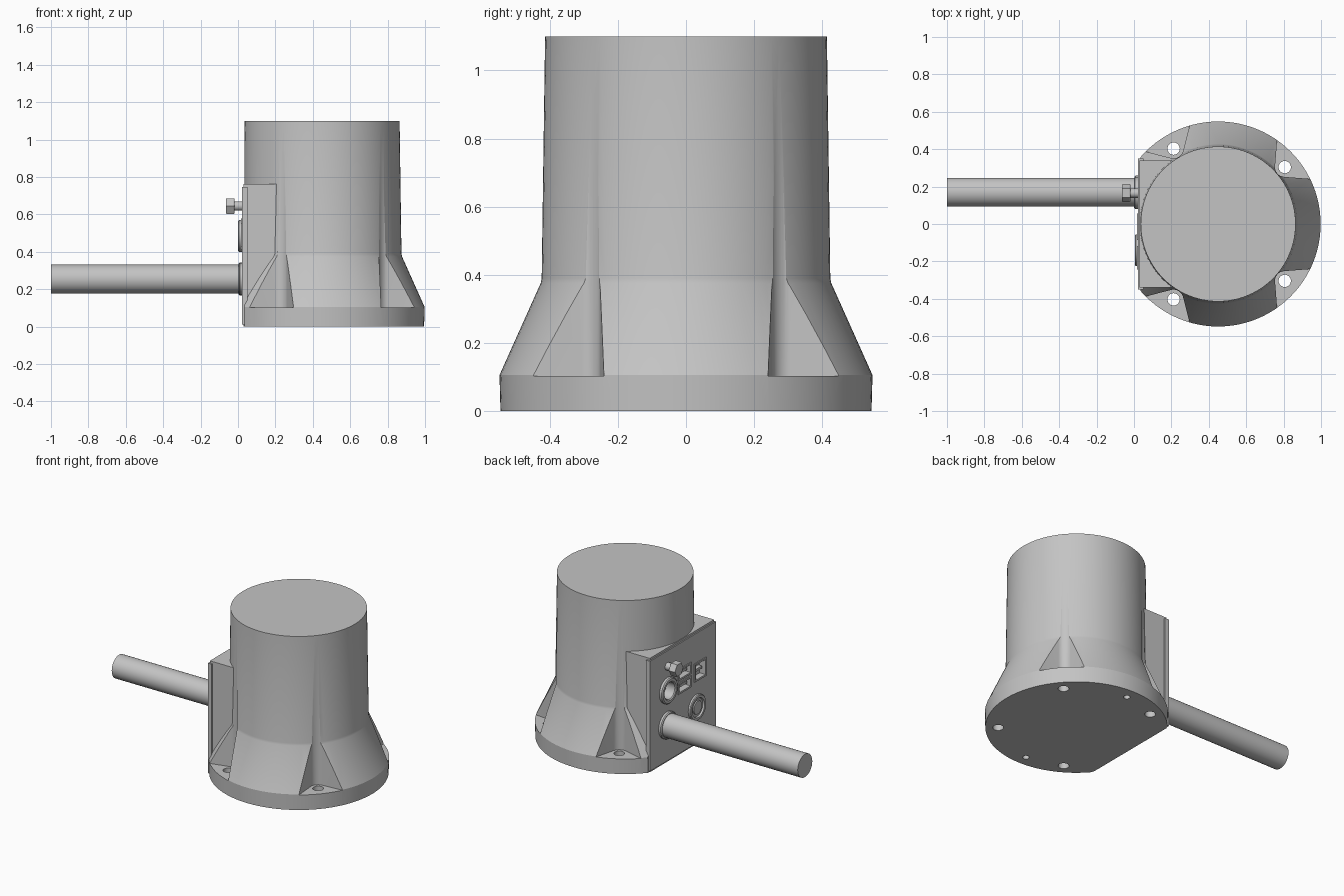
import bpy, bmesh
from math import pi, sin, cos, radians
from mathutils import Matrix, Vector

if "Cube" in bpy.data.objects:
    bpy.data.objects.remove(bpy.data.objects["Cube"])

grey = bpy.data.materials.new("light_grey")
grey.use_nodes = True
COLOUR = (0.55, 0.55, 0.55, 1)
grey.diffuse_color = COLOUR
grey.node_tree.nodes["Principled BSDF"].inputs["Base Color"].default_value = COLOUR

CX = 0.45                                # axis of the round housing
TO_PANEL = Matrix.Rotation(-pi / 2, 4, 'Y')   # turns local z towards -x


def finish(name, bm, matrix=Matrix()):
    bm.transform(matrix)
    bmesh.ops.recalc_face_normals(bm, faces=bm.faces)
    mesh = bpy.data.meshes.new(name)
    bm.to_mesh(mesh)
    bm.free()
    mesh.materials.append(grey)
    obj = bpy.data.objects.new(name, mesh)
    bpy.context.collection.objects.link(obj)
    return obj


def lathe(name, profile, centre, segs=48, to_panel=False, closed=False, phase=0):
    """Revolve (radius, height) points; ends are capped unless the profile is closed."""
    bm = bmesh.new()
    rings = [[bm.verts.new((r * cos(2 * pi * i / segs + phase),
                            r * sin(2 * pi * i / segs + phase), h))
              for i in range(segs)] for r, h in profile]
    pairs = list(zip(rings, rings[1:]))
    if closed:
        pairs.append((rings[-1], rings[0]))
    else:
        bm.faces.new(rings[0])
        bm.faces.new(rings[-1])
    for a, b in pairs:
        for i in range(segs):
            j = (i + 1) % segs
            bm.faces.new((a[i], a[j], b[j], b[i]))
    turn = TO_PANEL if to_panel else Matrix()
    return finish(name, bm, Matrix.Translation(centre) @ turn)


def prism(name, outline, z0, z1, matrix=Matrix()):
    bm = bmesh.new()
    face = bm.faces.new([bm.verts.new((x, y, z0)) for x, y in outline])
    top = bmesh.ops.extrude_face_region(bm, geom=[face])["geom"]
    bmesh.ops.translate(bm, vec=(0, 0, z1 - z0),
                        verts=[v for v in top if isinstance(v, bmesh.types.BMVert)])
    return finish(name, bm, matrix)


def box(name, x0, x1, y0, y1, z0, z1):
    return prism(name, [(x0, y0), (x1, y0), (x1, y1), (x0, y1)], z0, z1)


def boolean(obj, tool, operation):
    mod = obj.modifiers.new("cut", 'BOOLEAN')
    mod.operation, mod.solver, mod.object = operation, 'EXACT', tool
    bpy.context.view_layer.objects.active = obj
    bpy.ops.object.modifier_apply(modifier=mod.name)
    bpy.data.objects.remove(tool)


# Round housing: flange, cone and slightly tapered barrel
housing = lathe("housing", [(0.545, 0), (0.548, 0.105), (0.427, 0.375), (0.424, 0.39),
                            (0.414, 1.1)], (CX, 0, 0), segs=96)
boolean(housing, box("flat_cutter", -1, 0.034, -1, 1, -1, 2), 'DIFFERENCE')

# Connector box on the flat side, and its panel
boolean(housing, box("connector_box", 0.03, CX, -0.34, 0.34, 0, 0.762), 'UNION')
boolean(housing, box("panel", 0.022, 0.05, -0.35, 0.35, 0.012, 0.748), 'UNION')

# Wedge-shaped bolt pockets with a rounded inner corner, each with a through hole
pocket_r = 0.052
arc = [radians(135 + 90 * i / 10) for i in range(11)]
arm = 0.5 * cos(pi / 4)
wedge = [(pocket_r * cos(a), pocket_r * sin(a)) for a in arc]
wedge = ([(wedge[0][0] + arm, wedge[0][1] + arm)] + wedge
         + [(wedge[-1][0] + arm, wedge[-1][1] - arm)])
for angle in (40.5, 120.6, -40.5, -120.6):
    a = radians(angle)
    spot = Vector((CX + 0.468 * cos(a), 0.468 * sin(a), 0))
    place = Matrix.Translation(spot) @ Matrix.Rotation(a, 4, 'Z')
    boolean(housing, prism("pocket_cutter", wedge, 0.102, 1.3, place), 'DIFFERENCE')
    boolean(housing, lathe("bolt_cutter", [(0.033, -0.1), (0.033, 0.2)], spot, 24), 'DIFFERENCE')

# Blind locating holes in the underside
for side in (-1, 1):
    boolean(housing, lathe("pin_cutter", [(0.02, -0.1), (0.02, 0.06)],
                           (CX, 0.47 * side, 0), 24), 'DIFFERENCE')

# Sockets: raised frame plus recess, given as y, z, half width, half height
sockets = {"upper_slot": (-0.015, 0.54, 0.058, 0.026),
           "lower_slot": (-0.015, 0.45, 0.058, 0.026),
           "network_socket": (-0.18, 0.49, 0.05, 0.05)}
for name, (y, z, w, h) in sockets.items():
    rim = 0.012
    frame = box(name + "_frame", 0.017, 0.024, y - w - rim, y + w + rim, z - h - rim, z + h + rim)
    for part in (frame, housing):
        boolean(part, box("socket_cutter", -0.1, 0.06, y - w, y + w, z - h, z + h), 'DIFFERENCE')
    box(name + "_tongue", 0.035, 0.061, y - w * 0.75, y + w * 0.75, z - 0.008, z + 0.008)

# Round socket with a collar and a centre pin
boolean(housing, lathe("round_cutter", [(0.055, 0), (0.055, 0.2)], (0.07, 0.165, 0.485),
                       to_panel=True), 'DIFFERENCE')
lathe("round_socket_collar", [(0.085, 0), (0.085, 0.018), (0.078, 0.024), (0.062, 0.024),
                              (0.055, 0.018), (0.055, 0)],
      (0.024, 0.165, 0.485), to_panel=True, closed=True)

# Round cover with a ring groove
lathe("round_cover", [(0.085, 0), (0.085, 0.014), (0.08, 0.019), (0.064, 0.019),
                      (0.06, 0.008), (0.046, 0.008), (0.043, 0.014)],
      (0.024, -0.14, 0.255), to_panel=True)

# Faceted knob on a short stem
lathe("knob_stem", [(0.025, 0), (0.025, 0.05)], (0.024, 0.165, 0.645), 24, to_panel=True)
lathe("knob", [(0.046, 0), (0.048, 0.003), (0.048, 0.04), (0.044, 0.045)],
      (-0.02, 0.165, 0.645), 6, to_panel=True, phase=pi / 2)

# Cable and its collar
lathe("cable_collar", [(0.088, 0), (0.088, 0.016), (0.082, 0.022)],
      (0.024, 0.17, 0.255), to_panel=True)
lathe("cable", [(0.077, 0), (0.077, 1.02)], (0.02, 0.17, 0.255), to_panel=True)

# Smooth round surfaces, keep edges sharp
bpy.ops.object.select_all(action='DESELECT')
for obj in bpy.context.collection.objects:
    if obj.type == 'MESH' and grey.name in obj.data.materials:
        obj.select_set(True)
        bpy.context.view_layer.objects.active = obj
bpy.ops.object.shade_smooth_by_angle(angle=radians(20))
